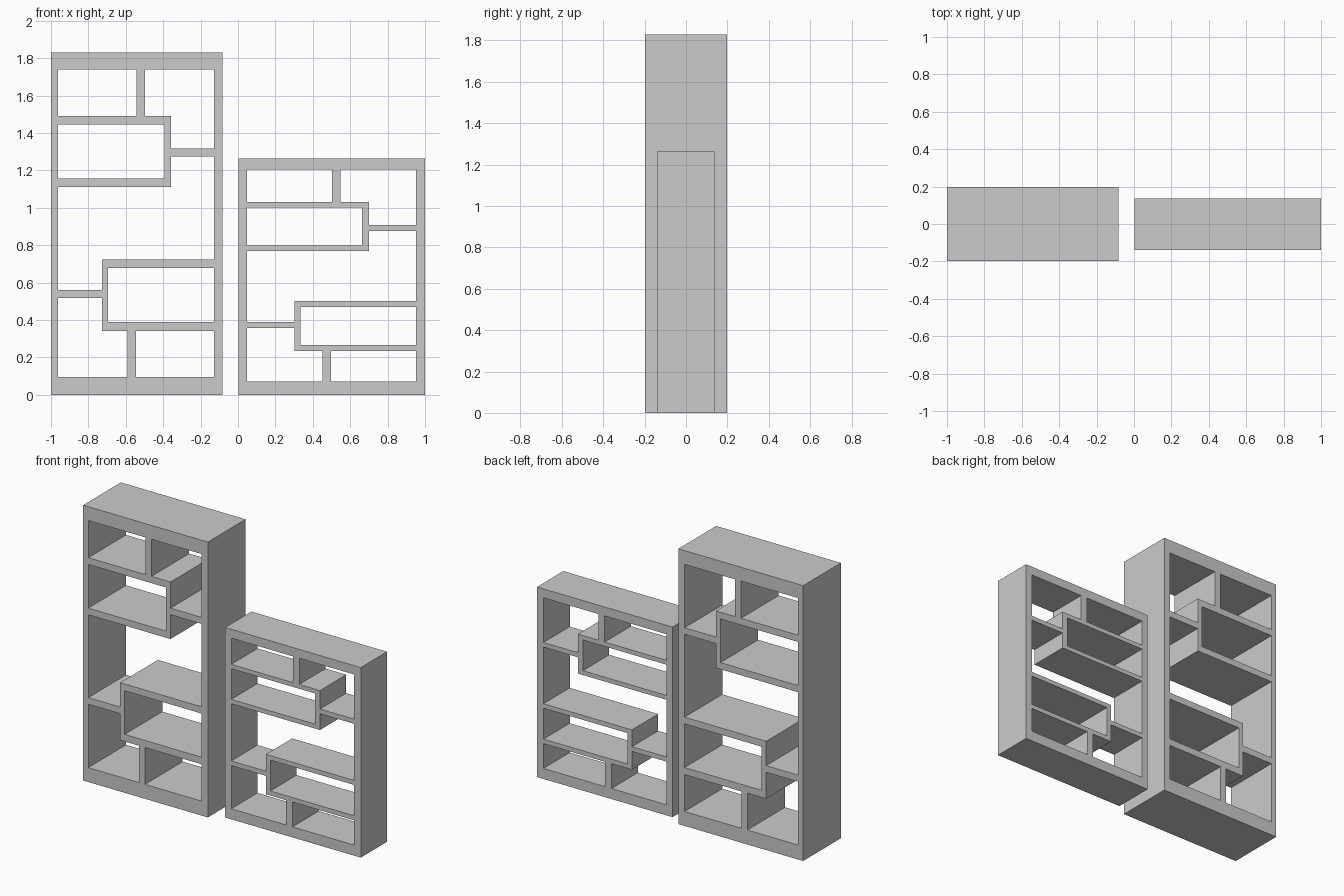
import bpy, bmesh
from math import pi

if "Cube" in bpy.data.objects:
    bpy.data.objects.remove(bpy.data.objects["Cube"])


def rect(x0, x1, z0, z1):
    return [(x0, z0), (x1, z0), (x1, z1), (x0, z1)]


def bookcase(name, outer, inner, y0, y1, top_div, bot_div, upper, lower):
    """Open-backed case: an outer profile with the compartments as holes, extruded in depth.
    upper = (outer x, inner x of upright, A top, A bottom, B top, B bottom, side shelf top, bottom)
    lower = same for the lower box, whose upright is on its left."""
    l, r, b, t = inner
    ux, ui, at, ab, bt, bb, st, sb = upper
    lx, li, ct, cb, dt, db, lt, lb = lower
    loops = [
        rect(*outer),
        # top row: left box and L-shaped right compartment
        rect(l, top_div[0], at, t),
        [(top_div[1], at), (ux, at), (ux, st), (r, st), (r, t), (top_div[1], t)],
        # upper box
        rect(l, ui, bt, ab),
        # S-shaped middle opening
        [(l, lt), (lx, lt), (lx, ct), (r, ct), (r, sb), (ux, sb), (ux, bb), (l, bb)],
        # lower box
        rect(li, r, dt, cb),
        # bottom row: L-shaped left compartment and right box
        [(l, b), (bot_div[0], b), (bot_div[0], db), (lx, db), (lx, lb), (l, lb)],
        rect(bot_div[1], r, b, db),
    ]
    cu = bpy.data.curves.new(name + "_profile", 'CURVE')
    cu.dimensions = '2D'
    cu.fill_mode = 'BOTH'
    cu.extrude = (y1 - y0) / 2
    for pts in loops:
        s = cu.splines.new('POLY')
        s.points.add(len(pts) - 1)
        for p, (x, z) in zip(s.points, pts):
            p.co = (x, z, 0, 1)
        s.use_cyclic_u = True
    ob = bpy.data.objects.new(name, cu)
    bpy.context.collection.objects.link(ob)
    ob.rotation_euler = (pi / 2, 0, 0)
    ob.location.y = (y0 + y1) / 2
    bpy.ops.object.select_all(action='DESELECT')
    ob.select_set(True)
    bpy.context.view_layer.objects.active = ob
    bpy.ops.object.convert(target='MESH')
    ob = bpy.context.view_layer.objects.active

    # weld the caps to the walls and clean up the flat faces
    bm = bmesh.new()
    bm.from_mesh(ob.data)
    bmesh.ops.remove_doubles(bm, verts=bm.verts, dist=1e-4)
    bmesh.ops.recalc_face_normals(bm, faces=bm.faces)
    for f in bm.faces:
        f.smooth = False
    bm.to_mesh(ob.data)
    bm.free()
    return ob


# tall deep case on the left
bookcase("tall_bookcase", (-1, -0.083, 0, 1.83), (-0.962, -0.128, 0.096, 1.738),
         -0.198, 0.198, (-0.543, -0.498), (-0.59, -0.545),
         (-0.358, -0.392, 1.491, 1.446, 1.156, 1.112, 1.317, 1.274),
         (-0.728, -0.695, 0.723, 0.678, 0.388, 0.341, 0.561, 0.517))

# short shallow case on the right
bookcase("short_bookcase", (0.003, 1, 0, 1.263), (0.048, 0.952, 0.07, 1.204),
         -0.139, 0.137, (0.502, 0.548), (0.452, 0.498),
         (0.70, 0.662, 1.03, 1.001, 0.797, 0.768, 0.907, 0.876),
         (0.302, 0.335, 0.50, 0.47, 0.265, 0.235, 0.388, 0.357))
